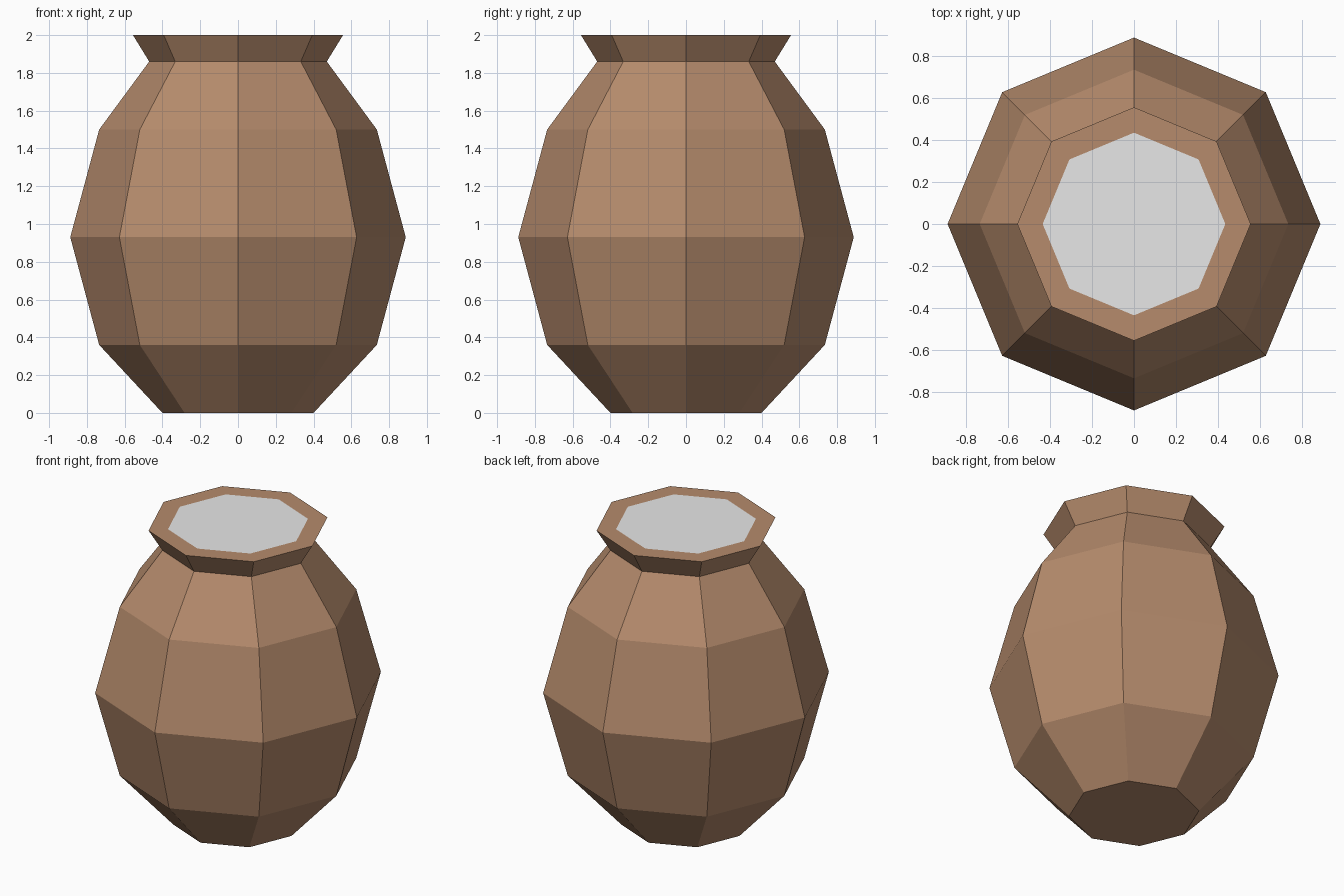
import bpy, bmesh
from math import cos, sin, pi

SIDES = 8

cube = bpy.data.objects.get("Cube")
if cube:
    bpy.data.objects.remove(cube, do_unlink=True)


def material(name, rgb):
    mat = bpy.data.materials.new(name)
    mat.use_nodes = True
    mat.diffuse_color = (*rgb, 1)
    bsdf = next(n for n in mat.node_tree.nodes if n.type == 'BSDF_PRINCIPLED')
    bsdf.inputs["Base Color"].default_value = (*rgb, 1)
    return mat


def ring(bm, radius, z):
    angles = [2 * pi * i / SIDES for i in range(SIDES)]
    return [bm.verts.new((radius * cos(a), radius * sin(a), z)) for a in angles]


def bridge(bm, low, high):
    for i in range(SIDES):
        j = (i + 1) % SIDES
        bm.faces.new((low[i], low[j], high[j], high[i]))


# Radius and height from the foot, over the belly, to the neck, lip and opening
profile = [(0.40, 0), (0.735, 0.36), (0.888, 0.93), (0.735, 1.5),
           (0.47, 1.86), (0.556, 2), (0.435, 2)]

bm = bmesh.new()
rings = [ring(bm, r, z) for r, z in profile]
for low, high in zip(rings, rings[1:]):
    bridge(bm, low, high)

# Closed foot, and the flat grey filling flush with the lip
bm.faces.new(rings[0][::-1])
filling = bm.faces.new(rings[-1])
filling.material_index = 1

mesh = bpy.data.meshes.new("pot")
bm.to_mesh(mesh)
bm.free()
mesh.materials.append(material("clay brown", (0.465, 0.259, 0.151)))
mesh.materials.append(material("light grey", (0.8, 0.8, 0.8)))
pot = bpy.data.objects.new("pot", mesh)
bpy.context.collection.objects.link(pot)
